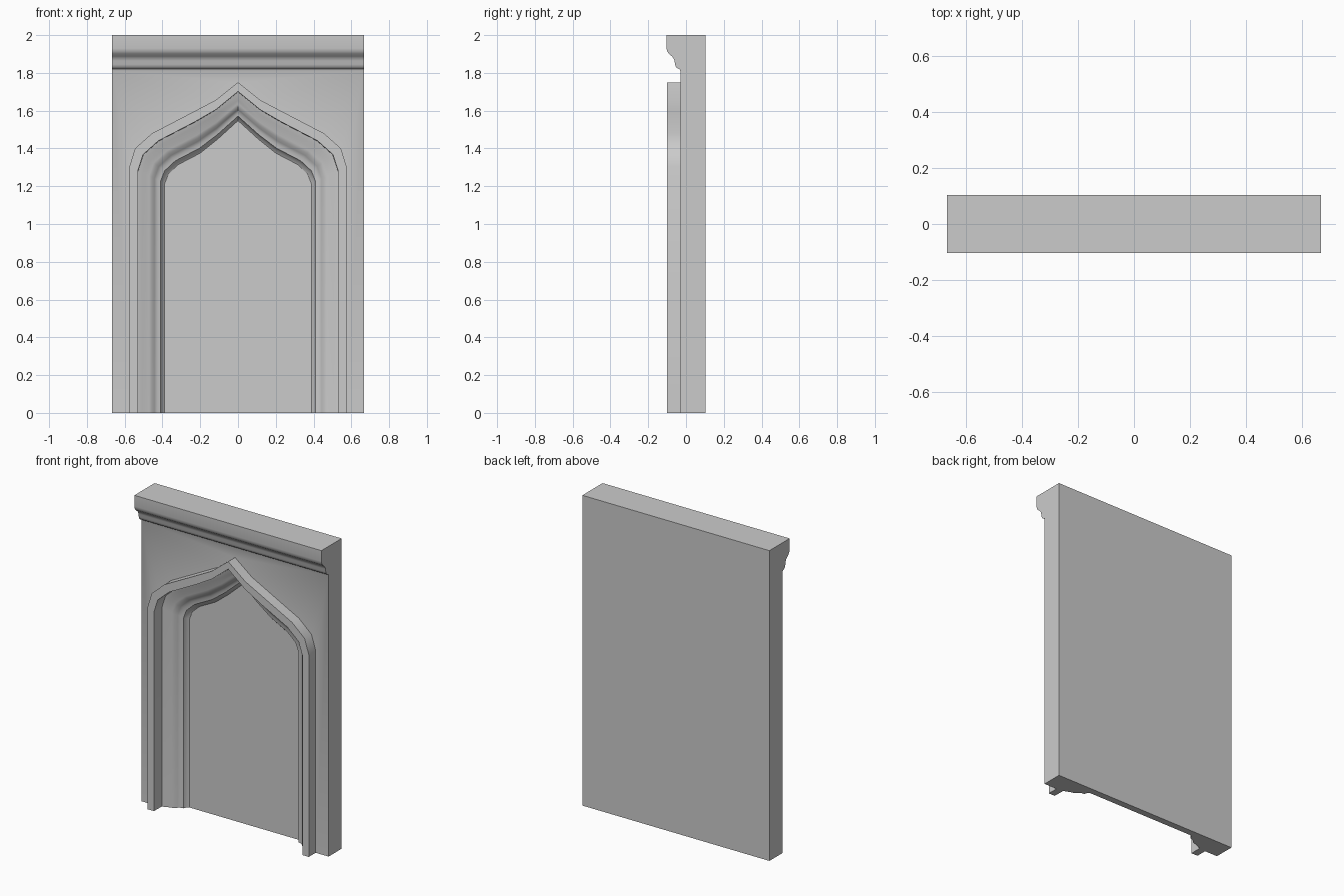
import bpy, bmesh, math

if "Cube" in bpy.data.objects:
    bpy.data.objects.remove(bpy.data.objects["Cube"])

W = 0.667          # half width
BACK = 0.103       # back plane (y)
FACE = -0.03       # wall face plane (y)

# Side section of wall and cornice (y, z), from bottom back round to bottom front
section = [(BACK, 0), (BACK, 2.0), (-0.103, 2.0), (-0.103, 1.93), (-0.1, 1.915),
           (-0.092, 1.902), (-0.075, 1.888), (-0.066, 1.878), (-0.061, 1.864),
           (-0.058, 1.845), (-0.053, 1.831), (-0.044, 1.823), (-0.034, 1.82),
           (FACE, 1.81), (FACE, 0)]

# Right halves of the outer and inner arch lines (x, z), base to apex
outer = [(0.575, 0), (0.575, 1.303), (0.545, 1.4), (0.455, 1.48),
         (0.24, 1.592), (0.12, 1.655), (0, 1.75)]
inner = [(0.388, 0), (0.388, 1.215), (0.368, 1.265), (0.315, 1.315),
         (0.2, 1.375), (0.11, 1.447), (0, 1.547)]

# Arch moulding section: (fraction from outer to inner line, y)
moulding = [(0, FACE), (0, -0.1), (0.24, -0.1), (0.25, -0.022), (0.36, -0.016),
            (0.47, -0.006), (0.56, -0.002), (0.64, 0.004), (0.71, 0.018),
            (0.78, 0.027), (0.88, 0.03), (0.92, 0.048), (1, 0.06)]

bm = bmesh.new()


def arch_ring(t, y):
    half = [(a[0] + (b[0] - a[0]) * t, a[1] + (b[1] - a[1]) * t)
            for a, b in zip(outer, inner)]
    line = [(-x, z) for x, z in half] + half[-2::-1]
    return [bm.verts.new((x, y, z)) for x, z in line]


def bridge(a, b):
    for i in range(len(a) - 1):
        bm.faces.new((a[i], a[i + 1], b[i + 1], b[i]))


# Wall sides, top, back and cornice
left = [bm.verts.new((-W, y, z)) for y, z in section]
right = [bm.verts.new((W, y, z)) for y, z in section]
bm.faces.new(left)
bm.faces.new(right)
bridge(left[:-1], right[:-1])

# Stepped arch moulding
rings = [arch_ring(t, y) for t, y in moulding]
for a, b in zip(rings, rings[1:]):
    bridge(a, b)

# Wall face around the arch, split at the apex
mid = len(outer) - 1
apex = rings[0][mid]
bm.faces.new([left[-1], left[-2]] + [apex] + rings[0][:mid][::-1])
bm.faces.new([right[-1], right[-2]] + [apex] + rings[0][mid + 1:])
bm.faces.new((left[-2], right[-2], apex))

# Recessed panel and underside
bm.faces.new(rings[-1])
bm.faces.new([left[0], left[-1]] + [r[0] for r in rings]
             + [r[-1] for r in reversed(rings)] + [right[-1], right[0]])

bmesh.ops.recalc_face_normals(bm, faces=bm.faces[:])
mesh = bpy.data.meshes.new("arched_wall_panel")
bm.to_mesh(mesh)
bm.free()
obj = bpy.data.objects.new("arched_wall_panel", mesh)
bpy.context.collection.objects.link(obj)

# Smooth the mouldings, keep crisp arrises
bpy.context.view_layer.objects.active = obj
obj.select_set(True)
bpy.ops.object.shade_smooth_by_angle(angle=math.radians(32))
